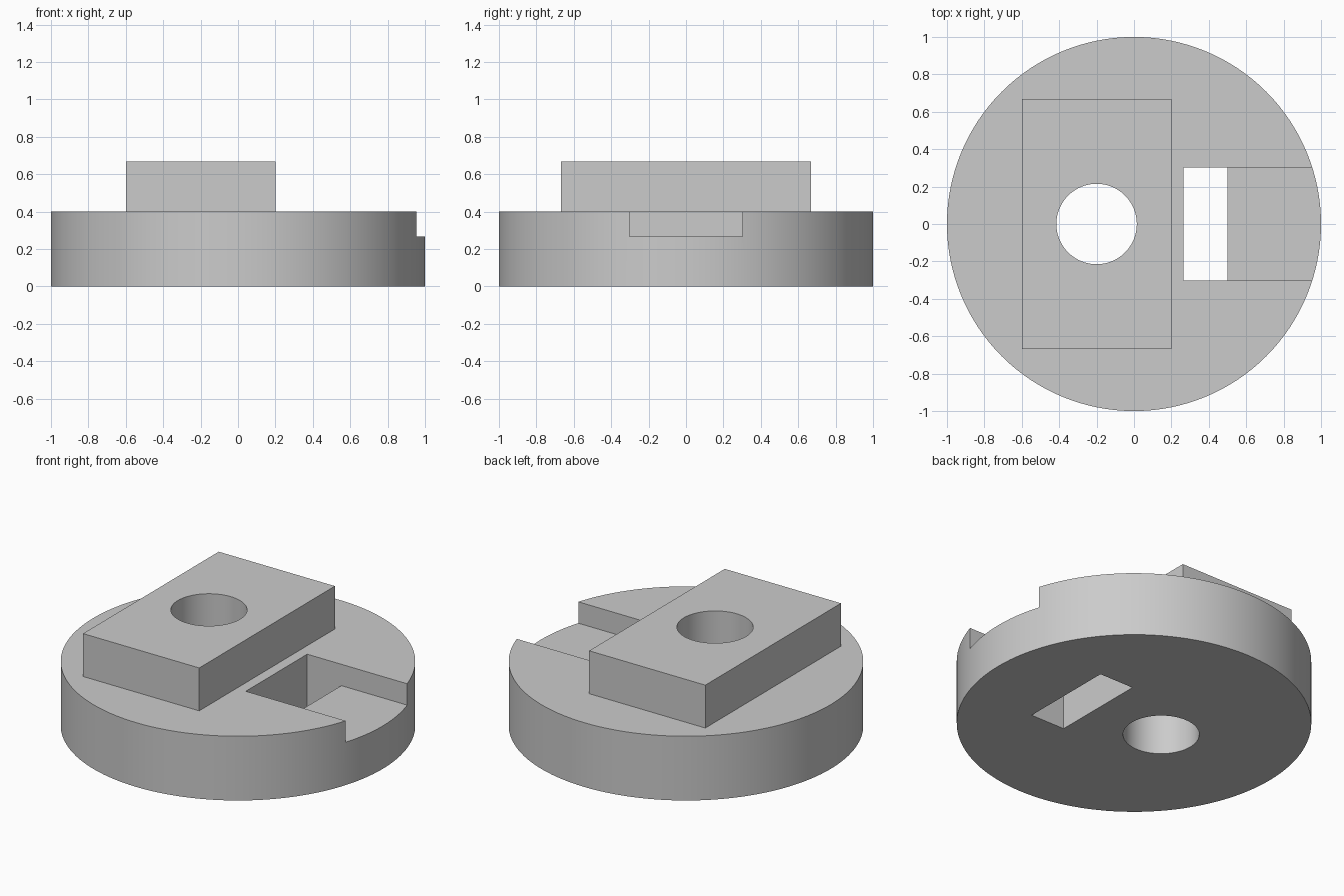
import bpy
import math

cube = bpy.data.objects.get("Cube")
if cube:
    bpy.data.objects.remove(cube, do_unlink=True)

grey = bpy.data.materials.new("plain grey")
grey.use_nodes = True
colour = (0.6, 0.6, 0.6, 1)
grey.diffuse_color = colour
grey.node_tree.nodes["Principled BSDF"].inputs["Base Color"].default_value = colour


def finish(name):
    obj = bpy.context.object
    obj.name = name
    obj.data.materials.append(grey)
    return obj


def box(name, low, high):
    centre = [(a + b) / 2 for a, b in zip(low, high)]
    bpy.ops.mesh.primitive_cube_add(size=1, location=centre)
    bpy.context.object.scale = [b - a for a, b in zip(low, high)]
    bpy.ops.object.transform_apply(location=False, rotation=False, scale=True)
    return finish(name)


def cylinder(name, radius, x, bottom, top, sides):
    bpy.ops.mesh.primitive_cylinder_add(
        vertices=sides, radius=radius, depth=top - bottom,
        location=(x, 0, (bottom + top) / 2))
    return finish(name)


def combine(target, tool, operation):
    mod = target.modifiers.new(tool.name, "BOOLEAN")
    mod.operation = operation
    mod.solver = "EXACT"
    mod.object = tool
    bpy.context.view_layer.objects.active = target
    bpy.ops.object.modifier_apply(modifier=mod.name)
    bpy.data.objects.remove(tool, do_unlink=True)


# Round base with a raised rectangular block
body = cylinder("slotted_base", 1, 0, 0, 0.4, 128)
block = box("raised_block", (-0.6, -0.667, 0.2), (0.2, 0.667, 0.667))
combine(body, block, "UNION")

# Bore through block and base
combine(body, cylinder("bore", 0.215, -0.2, -0.2, 1, 96), "DIFFERENCE")

# Rectangular through window, and shallow channel out to the rim
combine(body, box("window", (0.265, -0.302, -0.2), (0.5, 0.302, 0.6)), "DIFFERENCE")
combine(body, box("channel", (0.4, -0.302, 0.267), (1.2, 0.302, 0.6)), "DIFFERENCE")

# Smooth round walls, crisp edges
bpy.ops.object.select_all(action="DESELECT")
body.select_set(True)
bpy.context.view_layer.objects.active = body
bpy.ops.object.shade_smooth_by_angle(angle=math.radians(30))
